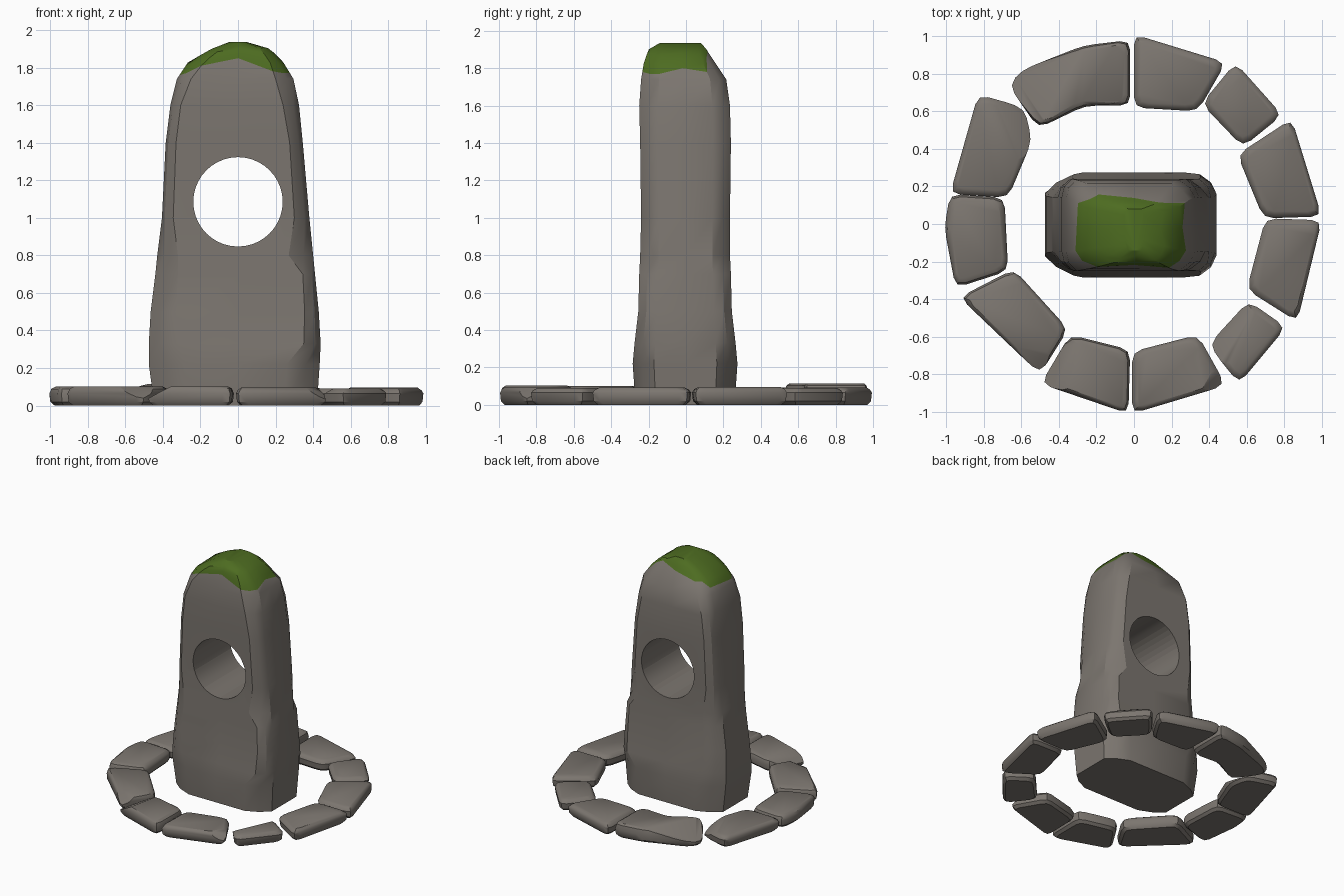
import bpy, bmesh, math, random
from mathutils import Vector

if "Cube" in bpy.data.objects:
    bpy.data.objects.remove(bpy.data.objects["Cube"])

random.seed(4)


def material(name, rgb):
    m = bpy.data.materials.new(name)
    m.diffuse_color = (*rgb, 1)
    m.use_nodes = True
    m.node_tree.nodes["Principled BSDF"].inputs["Base Color"].default_value = m.diffuse_color
    return m


STONE = material("grey stone", (0.20, 0.18, 0.16))
MOSS = material("green moss", (0.075, 0.15, 0.015))


def finish(bm, name, mats, angle=28):
    bmesh.ops.recalc_face_normals(bm, faces=bm.faces)
    me = bpy.data.meshes.new(name)
    bm.to_mesh(me)
    bm.free()
    ob = bpy.data.objects.new(name, me)
    bpy.context.collection.objects.link(ob)
    for m in mats:
        me.materials.append(m)
    smooth(ob, angle)
    return ob


def smooth(ob, angle):
    bpy.ops.object.select_all(action='DESELECT')
    ob.select_set(True)
    bpy.context.view_layer.objects.active = ob
    bpy.ops.object.shade_smooth_by_angle(angle=math.radians(angle))


def loft(bm, rings):
    """Skin closed rings, cap both ends; returns side faces per band and the top cap."""
    vs = [[bm.verts.new(p) for p in r] for r in rings]
    n = len(vs[0])
    bands = [[bm.faces.new((a[i], a[(i + 1) % n], b[(i + 1) % n], b[i])) for i in range(n)]
             for a, b in zip(vs, vs[1:])]
    bm.faces.new(vs[0][::-1])
    return bands, bm.faces.new(vs[-1])


def chip(bm, co, no):
    """Slice off everything on the outer side of a plane."""
    r = bmesh.ops.bisect_plane(bm, geom=bm.verts[:] + bm.edges[:] + bm.faces[:],
                               plane_co=co, plane_no=no, clear_outer=True)
    cut = [e for e in r['geom_cut'] if isinstance(e, bmesh.types.BMEdge)]
    bmesh.ops.holes_fill(bm, edges=cut, sides=0)


# Standing stone: z, left, right, front-face left, front-face right, front y, back y
ROWS = [
    (0.00, -.445, .42, -.26, .25, -.27, .26),
    (0.22, -.475, .435, -.27, .26, -.285, .275),
    (0.33, -.475, .44, -.32, .35, -.275, .265),
    (0.50, -.465, .43, -.33, .355, -.255, .245),
    (0.70, -.44, .41, -.32, .345, -.25, .24),
    (0.80, -.43, .40, -.32, .27, -.245, .235),
    (1.00, -.405, .38, -.345, .30, -.24, .235),
    (1.40, -.385, .345, -.33, .275, -.245, .24),
    (1.60, -.36, .325, -.305, .24, -.25, .235),
    (1.74, -.325, .295, -.25, .20, -.24, .215),
    (1.83, -.265, .24, -.18, .17, -.225, .15),
    (1.90, -.14, .17, -.09, .12, -.20, .11),
    (1.935, -.05, .05, -.03, .04, -.14, .08),
]


def section(z):
    """Chamfered 16-point outline at height z."""
    for a, b in zip(ROWS, ROWS[1:]):
        if z <= b[0] + 1e-6:
            break
    t = min(1, (z - a[0]) / (b[0] - a[0]))
    _, l, r, fl, fr, f, k = [p + (q - p) * t for p, q in zip(a, b)]
    c = [(fl, f), (fr, f), (r, f * .6), (r, k * .6), (fr, k), (fl, k), (l, k * .6), (l, f * .6)]
    out = []
    for i, p in enumerate(c):
        q = c[(i + 1) % 8]
        s = 1.04 if i % 2 else 1.0     # slightly bulging corners
        out += [p, ((p[0] + q[0]) / 2 * s, (p[1] + q[1]) / 2 * s)]
    return [Vector((x, y, z)) for x, y in out]


TOP = ROWS[-1][0]
moss_line = [1.81, 1.85, 1.78, 1.77, 1.77, 1.80, 1.78, 1.86,
             1.89, 1.85, 1.82, 1.82, 1.78, 1.77, 1.76, 1.77]
rings = [section(r[0]) for r in ROWS[:10]]
for t in (0, .3, .6, .8, 1):
    rings.append([section(m + t * (TOP - m))[i] for i, m in enumerate(moss_line)])
bm = bmesh.new()
bands, cap = loft(bm, rings)
for f in [f for b in bands[10:] for f in b] + [cap]:
    f.material_index = 1               # moss above the wavy line
stone = finish(bm, "standing_stone", (STONE, MOSS))

# Round window cut through the stone
bpy.ops.mesh.primitive_cylinder_add(vertices=40, radius=.238, depth=1.2,
                                    location=(0, 0, 1.085), rotation=(math.pi / 2, 0, 0))
cutter = bpy.context.object
cutter.name = "window_cutter"
cutter.hide_render = True
cutter.data.materials.append(STONE)
mod = stone.modifiers.new("window", 'BOOLEAN')
mod.operation, mod.object, mod.solver = 'DIFFERENCE', cutter, 'EXACT'
bpy.context.view_layer.objects.active = stone
bpy.ops.object.modifier_apply(modifier=mod.name)
bpy.data.objects.remove(cutter)
smooth(stone, 28)

# Ring stones: outlines seen from above, clockwise from the back
OUTLINES = [
    [(0, .62), (0, 1.01), (.49, .86), (.34, .60)],
    [(.36, .64), (.54, .86), (.79, .58), (.58, .41)],
    [(.55, .37), (.84, .56), (1.0, .04), (.69, .03)],
    [(.70, .03), (1.0, .02), (.87, -.52), (.60, -.35)],
    [(.61, -.41), (.81, -.55), (.56, -.85), (.39, -.64)],
    [(.34, -.59), (.49, -.86), (-.01, -1.01), (-.01, -.68)],
    [(-.02, -.67), (-.03, -1.01), (-.50, -.85), (-.34, -.59)],
    [(-.35, -.56), (-.50, -.80), (-.93, -.39), (-.64, -.24)],
    [(-.67, -.25), (-.95, -.34), (-1.01, -.02), (-.98, .16), (-.69, .14)],
    [(-.67, .14), (-.98, .16), (-.83, .69), (-.58, .62), (-.54, .45)],
    [(-.51, .51), (-.67, .74), (-.60, .82), (-.27, .95), (-.02, .98), (-.02, .63), (-.26, .63)],
]
# Broken corners: stone index -> (plane point, plane normal)
CHIPS = {
    0: ((.46, .84, .075), (.6, .2, 1)),
    4: ((.57, -.62, .095), (-.55, .25, 1)),
    5: ((.43, -.80, .08), (.7, -.4, 1)),
    6: ((-.36, -.78, .09), (-.5, .1, 1)),
    7: ((-.56, -.70, .08), (-.1, -.6, 1)),
    8: ((-.69, -.02, .09), (.8, .1, 1)),
    9: ((-.66, .42, .10), (.5, .2, 1)),
    10: ((-.42, .72, .105), (-.25, .15, 1)),
}


def rounded(pts, r=.055):
    """Replace each corner by a short three-point curve."""
    out = []
    for i, p in enumerate(pts):
        p, a, b = Vector(p), Vector(pts[i - 1]), Vector(pts[(i + 1) % len(pts)])
        p1 = p + (a - p).normalized() * r
        p2 = p + (b - p).normalized() * r
        out += [p1, (p1 + p2) / 4 + p / 2, p2]
    return out


for n, pts in enumerate(OUTLINES):
    ring = rounded(pts)
    mid = sum(ring, Vector((0, 0))) / len(ring)
    h = .115 if n == 10 else random.uniform(.09, .104)
    bm = bmesh.new()
    loft(bm, [[Vector((*(p + (mid - p).normalized() * d), z)) for p in ring]
              for z, d in ((.0, .03), (.02, .006), (.065, .0), (h - .012, .012), (h, .035))])
    if n in CHIPS:
        chip(bm, *CHIPS[n])
    finish(bm, f"ring_stone_{n + 1}", (STONE,), 35)
